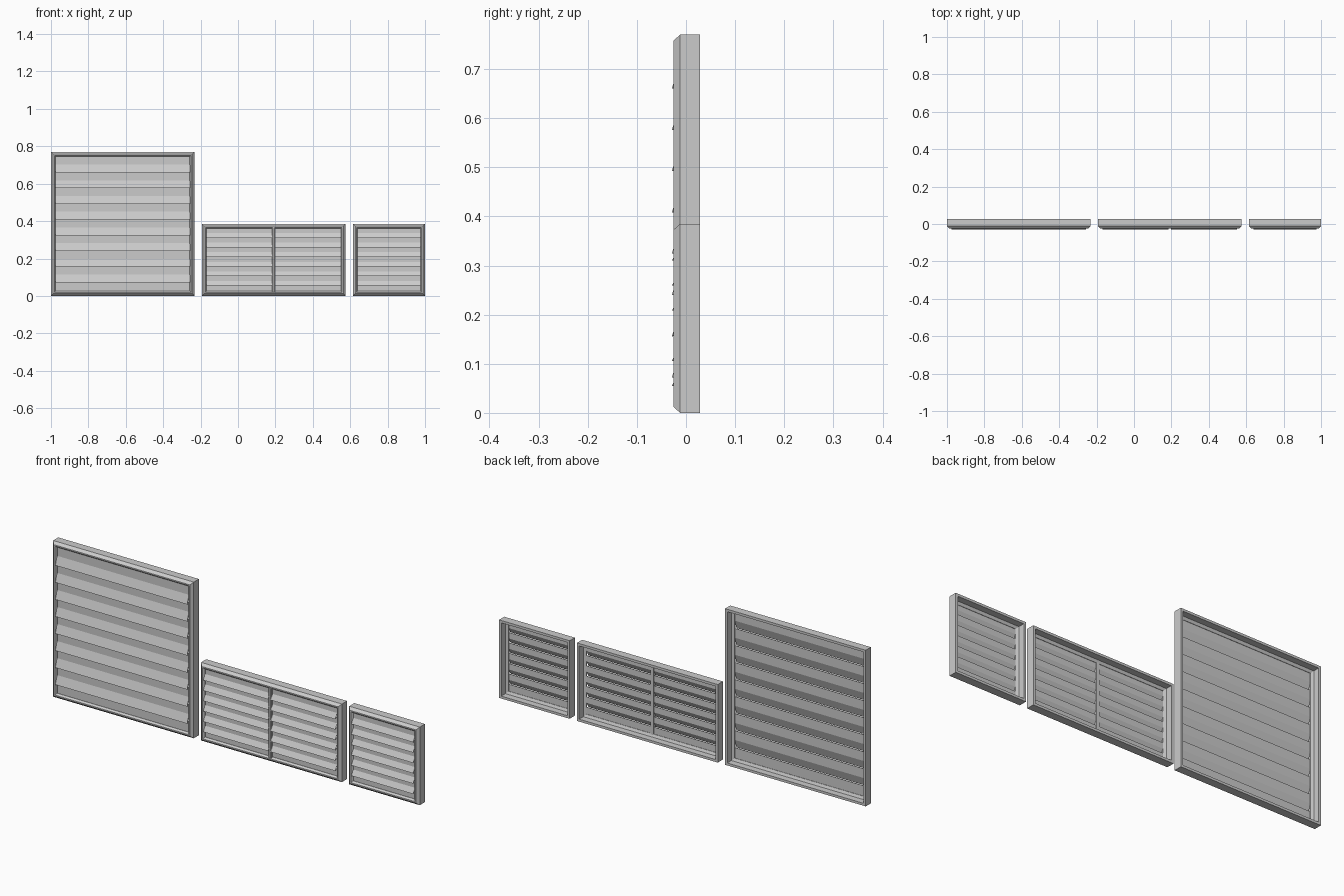
import bpy, bmesh

if "Cube" in bpy.data.objects:
    bpy.data.objects.remove(bpy.data.objects["Cube"], do_unlink=True)

grey = bpy.data.materials.new("light grey")
grey.use_nodes = True
grey.diffuse_color = (0.6, 0.6, 0.6, 1)
grey.node_tree.nodes["Principled BSDF"].inputs["Base Color"].default_value = (0.6, 0.6, 0.6, 1)

BACK, FRONT = 0.028, -0.025


def finish(name, bm):
    bmesh.ops.recalc_face_normals(bm, faces=bm.faces)
    mesh = bpy.data.meshes.new(name)
    bm.to_mesh(mesh)
    bm.free()
    mesh.materials.append(grey)
    obj = bpy.data.objects.new(name, mesh)
    bpy.context.collection.objects.link(obj)


def skin(bm, rings, closed):
    """Join equal rings of points with quads; close the loop or cap the ends."""
    loops = [[bm.verts.new(p) for p in ring] for ring in rings]
    n = len(loops[0])
    pairs = list(zip(loops, loops[1:]))
    if closed:
        pairs.append((loops[-1], loops[0]))
    else:
        bm.faces.new(loops[0])
        bm.faces.new(loops[-1])
    for a, b in pairs:
        for i in range(n):
            j = (i + 1) % n
            bm.faces.new((a[i], a[j], b[j], b[i]))


def prism(bm, x0, x1, profile):
    skin(bm, [[(x, y, z) for y, z in profile] for x in (x0, x1)], False)


def frame(name, x0, x1, height):
    # Chamfered section swept around the rectangle: (inset, depth)
    section = [(0, BACK), (0, -0.012), (0.012, FRONT), (0.018, FRONT),
               (0.025, -0.016), (0.025, -0.01), (0.012, -0.004), (0.012, BACK)]
    bm = bmesh.new()
    skin(bm, [[(x0 + d, y, d), (x1 - d, y, d), (x1 - d, y, height - d), (x0 + d, y, height - d)]
              for d, y in section], True)
    finish(name, bm)


def slats(name, x0, x1, height, first, pitch, count):
    bm = bmesh.new()
    t = 0.003
    for k in range(count):
        # Slat kicks forward at its lower half and stands upright above
        z = first + k * pitch
        mid, top = z + pitch * 0.5, min(z + pitch + 0.004, height - 0.014)
        lip = -0.029
        prism(bm, x0, x1, [(lip, z), (-0.015, mid), (-0.015, top),
                           (-0.015 + t, top), (-0.015 + t, mid), (lip + t, z)])
    # Upright strip below the lowest slat
    prism(bm, x0, x1, [(-0.015, 0.014), (-0.015 + t, 0.014),
                       (-0.015 + t, first + 0.004), (-0.015, first + 0.004)])
    finish(name, bm)


def mullion(name, x, height):
    bm = bmesh.new()
    w, b = 0.008, 0.003
    ring = [(x - w, -0.008), (x - w, FRONT + b), (x - w + b, FRONT),
            (x + w - b, FRONT), (x + w, FRONT + b), (x + w, -0.008)]
    skin(bm, [[(px, py, z) for px, py in ring] for z in (0.02, height - 0.02)], False)
    finish(name, bm)


# Large vent
frame("large_frame", -1, -0.233, 0.77)
slats("large_slats", -0.976, -0.257, 0.77, 0.072, 0.084, 8)

# Wide vent, two bays with a centre bar
frame("wide_frame", -0.193, 0.575, 0.385)
mullion("wide_centre_bar", 0.191, 0.385)
for side, a, b in (("right", -0.169, 0.184), ("left", 0.198, 0.551)):
    slats("wide_slats_" + side, a, b, 0.385, 0.055, 0.051, 6)

# Small vent
frame("small_frame", 0.615, 1, 0.385)
slats("small_slats", 0.639, 0.976, 0.385, 0.055, 0.051, 6)
